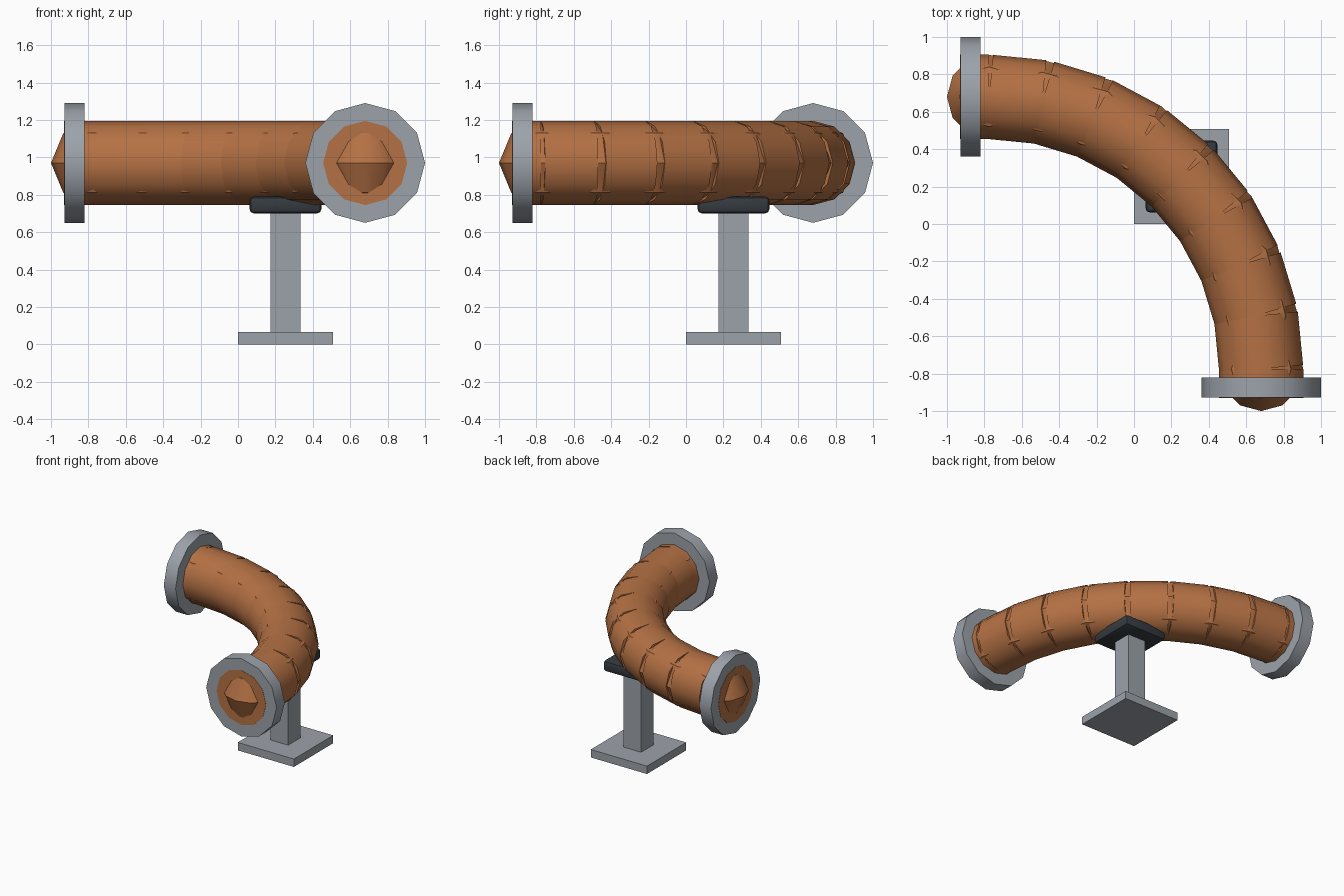
import bpy, bmesh, math
from mathutils import Vector, Matrix

cube = bpy.data.objects.get("Cube")
if cube:
    bpy.data.objects.remove(cube)

PIPE_R = 0.225      # pipe radius
BEND_R = 1.455      # radius of the bend centreline
HUB = -0.775        # x and y of the bend centre
PIPE_Z = 0.97
STEPS = 8
MID = HUB + BEND_R * math.sqrt(0.5)   # support position under the bend


def material(name, colour):
    m = bpy.data.materials.new(name)
    m.use_nodes = True
    m.diffuse_color = (*colour, 1)
    m.node_tree.nodes["Principled BSDF"].inputs["Base Color"].default_value = (*colour, 1)
    return m


copper = material("copper", (0.46, 0.166, 0.058))
steel = material("steel grey", (0.335, 0.365, 0.405))
rubber = material("dark rubber", (0.035, 0.043, 0.052))


def finish(name, bm, mat):
    mesh = bpy.data.meshes.new(name)
    bm.to_mesh(mesh)
    bm.free()
    mesh.materials.append(mat)
    obj = bpy.data.objects.new(name, mesh)
    bpy.context.collection.objects.link(obj)
    bpy.ops.object.select_all(action='DESELECT')
    obj.select_set(True)
    bpy.context.view_layer.objects.active = obj
    bpy.ops.object.shade_smooth_by_angle(angle=math.radians(40))
    return obj


def add_cylinder(bm, a, b, radius):
    """Twelve-sided cylinder from a to b with a corner pointing up."""
    along = (b - a).normalized()
    up = Vector((0, 0, 1))
    side = up.cross(along)
    turn = Matrix((side, up, along)).transposed().to_4x4()
    bmesh.ops.create_cone(bm, cap_ends=True, segments=12, radius1=radius, radius2=radius,
                          depth=(b - a).length, matrix=Matrix.Translation((a + b) / 2) @ turn)


def box(name, z0, z1, width, mat, bevel=0):
    bm = bmesh.new()
    bmesh.ops.create_cube(bm, size=1, matrix=Matrix.Translation((MID, MID, (z0 + z1) / 2))
                          @ Matrix.Diagonal((width, width, z1 - z0, 1)))
    if bevel:
        bmesh.ops.bevel(bm, geom=bm.edges[:], offset=bevel, segments=2, profile=0.5, affect='EDGES')
    return finish(name, bm, mat)


# Joints along the quarter bend
angles = [math.radians(90 * i / STEPS) for i in range(STEPS + 1)]
joints = [Vector((HUB + BEND_R * math.sin(t), HUB + BEND_R * math.cos(t), PIPE_Z)) for t in angles]

# Straight pipe lengths
bm = bmesh.new()
for a, b in zip(joints, joints[1:]):
    add_cylinder(bm, a, b, PIPE_R)
finish("pipe_bend", bm, copper)

# Ball joints filling the gaps between the lengths
bm = bmesh.new()
for p in joints:
    bmesh.ops.create_uvsphere(bm, u_segments=12, v_segments=4, radius=PIPE_R,
                              matrix=Matrix.Translation(p))
finish("pipe_joints", bm, copper)

# Pipe ends and flanges
for name, p, out in (("left", joints[-1], Vector((0, -1, 0))),
                     ("right", joints[0], Vector((-1, 0, 0)))):
    bm = bmesh.new()
    add_cylinder(bm, p, p + out * 0.154, PIPE_R)
    finish(name + "_pipe_end", bm, copper)
    bm = bmesh.new()
    add_cylinder(bm, p + out * 0.045, p + out * 0.152, 0.32)
    finish(name + "_flange", bm, steel)

# Support stand
box("stand_base", 0, 0.065, 0.51, steel)
box("stand_post", 0.065, 0.73, 0.16, steel)
box("saddle_pad", 0.70, 0.79, 0.385, rubber, 0.024)
